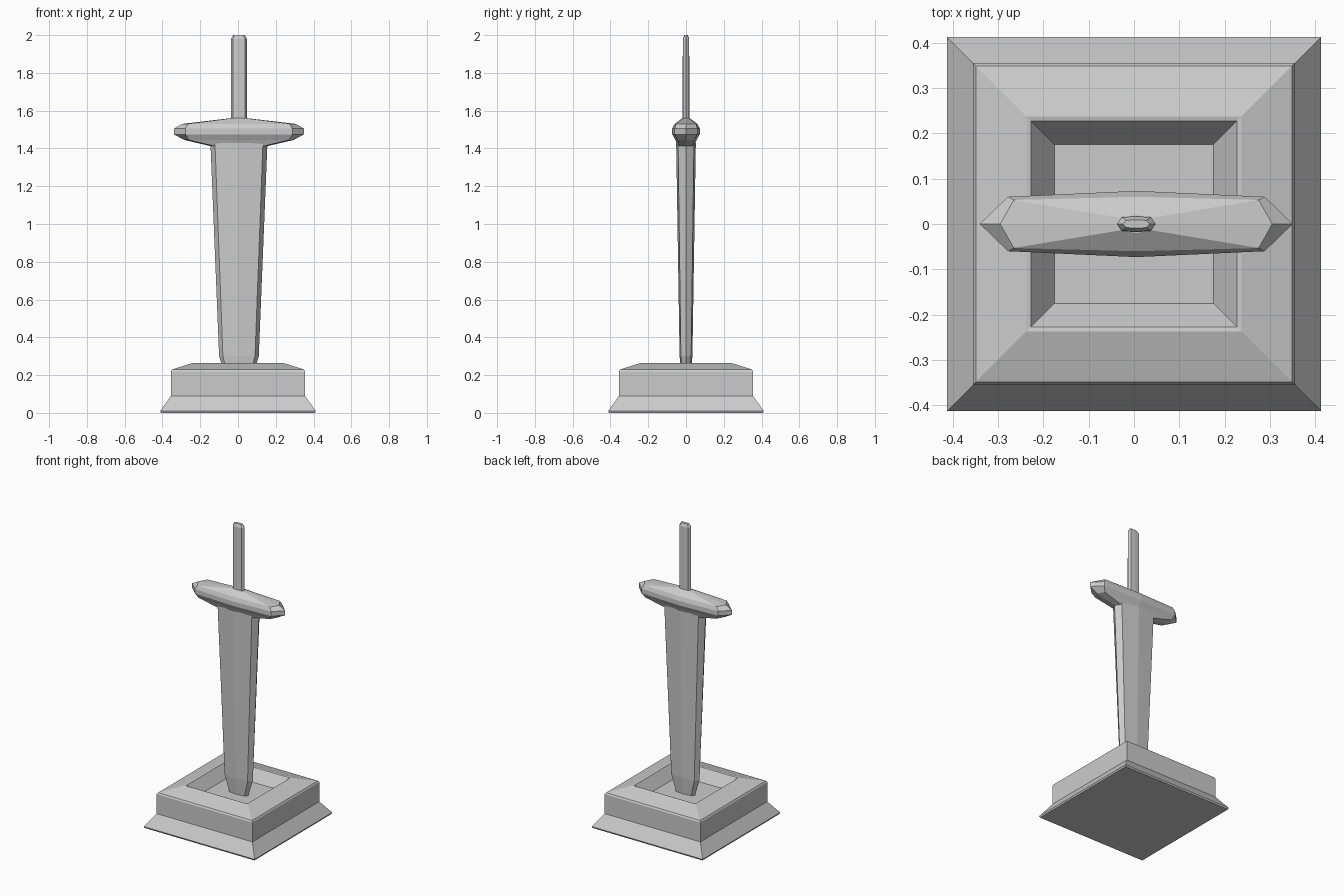
import bpy, bmesh

if "Cube" in bpy.data.objects:
    bpy.data.objects.remove(bpy.data.objects["Cube"])


def loft(name, rings, bevel=0.0):
    """Skin a closed solid through a stack of equal-sized point rings."""
    bm = bmesh.new()
    loops = [[bm.verts.new(p) for p in ring] for ring in rings]
    n = len(loops[0])
    for a, b in zip(loops, loops[1:]):
        for i in range(n):
            j = (i + 1) % n
            bm.faces.new((a[i], a[j], b[j], b[i]))
    bm.faces.new(loops[0][::-1])
    bm.faces.new(loops[-1])
    bmesh.ops.recalc_face_normals(bm, faces=bm.faces)
    mesh = bpy.data.meshes.new(name)
    bm.to_mesh(mesh)
    bm.free()
    obj = bpy.data.objects.new(name, mesh)
    bpy.context.collection.objects.link(obj)
    if bevel:
        mod = obj.modifiers.new("soft_edges", 'BEVEL')
        mod.width = bevel
        mod.segments = 1
        mod.limit_method = 'ANGLE'
        mod.angle_limit = 0.6
    return obj


def square(h, z):
    return [(-h, -h, z), (h, -h, z), (h, h, z), (-h, h, z)]


def ridged(z, tip, shoulder, ys, yc, cx=0.005):
    """Eight-sided section: pointed ends, shoulders and a central ridge."""
    pts = [(tip, 0), (shoulder, ys), (0, yc), (-shoulder, ys),
           (-tip, 0), (-shoulder, -ys), (0, -yc), (shoulder, -ys)]
    return [(x + cx, y, z) for x, y in pts]


# Pedestal: flared foot, upright sides, sloped top and sunken tray
loft("pedestal", [square(h, z) for h, z in [
    (0.408, 0.0), (0.412, 0.01), (0.355, 0.09), (0.355, 0.22),
    (0.349, 0.23), (0.237, 0.265), (0.227, 0.263), (0.175, 0.19)]])

# Blade: point down in the tray, widening towards the guard
loft("blade", [ridged(*r) for r in [
    (0.185, 0.070, 0.055, 0.018, 0.024),
    (0.30, 0.105, 0.085, 0.027, 0.034),
    (1.43, 0.151, 0.127, 0.042, 0.052)]])

# Crossguard: faceted, thickest in the middle
loft("crossguard", [ridged(*r) for r in [
    (1.41, 0.140, 0.120, 0.035, 0.042),
    (1.445, 0.290, 0.265, 0.045, 0.056),
    (1.475, 0.345, 0.283, 0.060, 0.073),
    (1.505, 0.345, 0.283, 0.060, 0.073),
    (1.53, 0.300, 0.270, 0.053, 0.060),
    (1.56, 0.045, 0.035, 0.014, 0.020)]])

# Grip: slim flattened bar with a chamfered end
loft("grip", [ridged(*r) for r in [
    (1.54, 0.043, 0.032, 0.016, 0.018),
    (1.98, 0.043, 0.032, 0.015, 0.017),
    (2.0, 0.030, 0.022, 0.008, 0.009)]])
